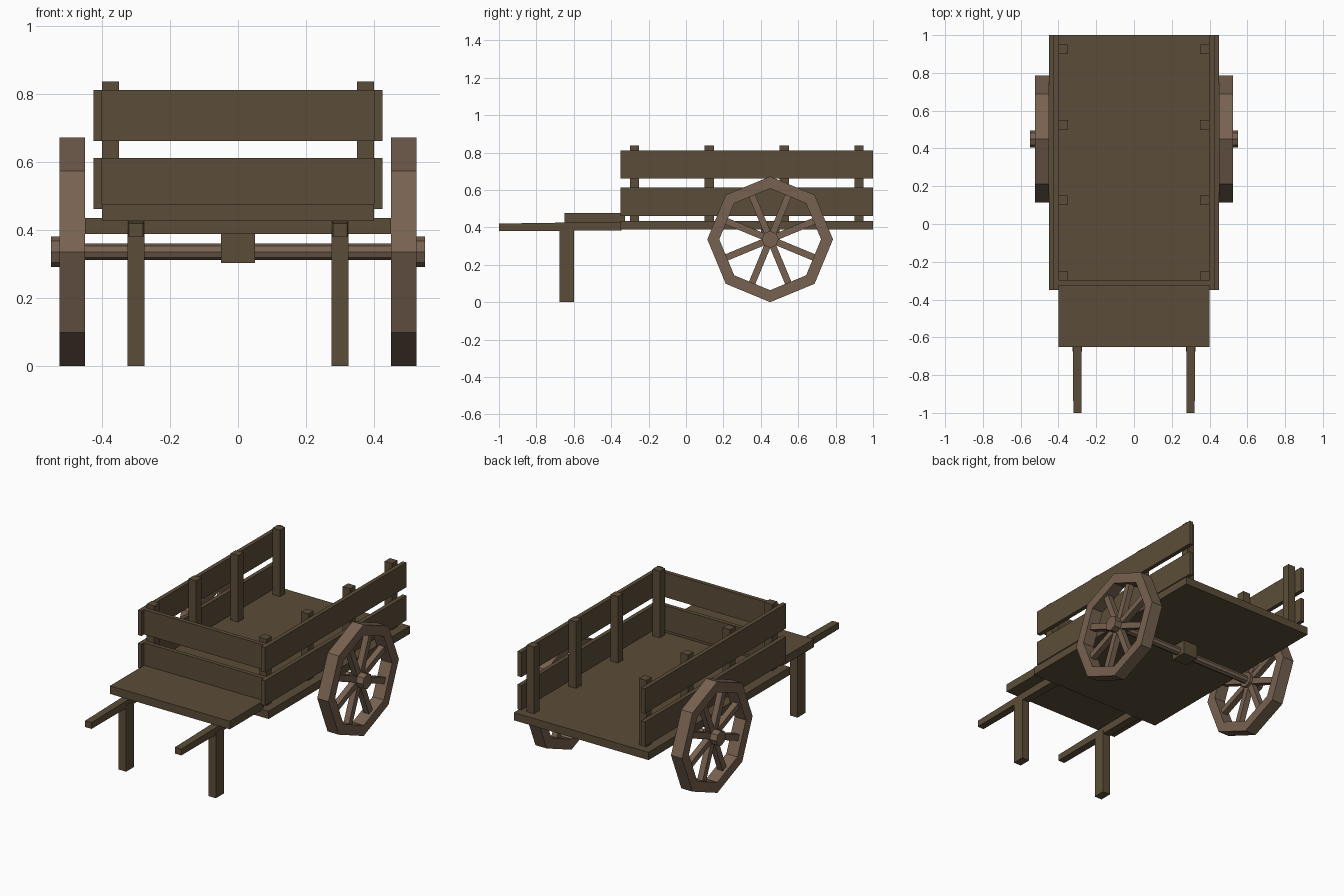
import bpy, bmesh, math
from mathutils import Matrix, Vector

if "Cube" in bpy.data.objects:
    bpy.data.objects.remove(bpy.data.objects["Cube"])


def material(name, rgb):
    m = bpy.data.materials.new(name)
    m.diffuse_color = (*rgb, 1)
    m.use_nodes = True
    m.node_tree.nodes["Principled BSDF"].inputs["Base Color"].default_value = m.diffuse_color
    return m


PLANK = material("plank_wood", (0.105, 0.074, 0.040))
WHEEL = material("wheel_wood", (0.185, 0.122, 0.082))


def finish(name, bm, mat):
    bmesh.ops.recalc_face_normals(bm, faces=bm.faces)
    me = bpy.data.meshes.new(name)
    bm.to_mesh(me)
    bm.free()
    me.materials.append(mat)
    ob = bpy.data.objects.new(name, me)
    bpy.context.collection.objects.link(ob)
    return ob


def add_box(bm, x, y, z, matrix=Matrix()):
    """Box from (min, max) pairs, optionally transformed."""
    size = Vector((x[1] - x[0], y[1] - y[0], z[1] - z[0]))
    mid = Vector((sum(x) / 2, sum(y) / 2, sum(z) / 2))
    return bmesh.ops.create_cube(
        bm, size=1, matrix=matrix @ Matrix.Translation(mid) @ Matrix.Diagonal((*size, 1)))["verts"]


def box(name, x, y, z, mat=PLANK):
    bm = bmesh.new()
    add_box(bm, x, y, z)
    return finish(name, bm, mat)


def rod(name, x0, x1, radius, mat):
    """Octagonal rod along x on the wheel axis, one corner pointing up."""
    bm = bmesh.new()
    rings = [[bm.verts.new((x, AY + radius * math.sin(i * math.pi / 4),
                            AZ + radius * math.cos(i * math.pi / 4))) for i in range(8)]
             for x in (x0, x1)]
    for i in range(8):
        j = (i + 1) % 8
        bm.faces.new((rings[0][i], rings[0][j], rings[1][j], rings[1][i]))
    bm.faces.new(rings[0])
    bm.faces.new(rings[1])
    return finish(name, bm, mat)


AY, AZ, R_OUT, R_IN = 0.45, 0.336, 0.336, 0.272

# Cart floor and front seat board
box("cart_floor", (-0.45, 0.45), (-0.35, 1.0), (0.388, 0.435))
box("seat_board", (-0.4, 0.4), (-0.65, -0.325), (0.427, 0.476))

# Slatted walls: two rows of planks at the front and on both sides
ROWS = {"lower": (0.462, 0.612), "upper": (0.662, 0.812)}
for row, z in ROWS.items():
    box(f"front_plank_{row}", (-0.4, 0.4), (-0.325, -0.3), z)

for side, s in (("left", -1), ("right", 1)):
    def span(a, b):
        return tuple(sorted((s * a, s * b)))

    for row, z in ROWS.items():
        box(f"side_plank_{row}_{side}", span(0.4, 0.425), (-0.35, 1.0), z)

    # Wall posts
    for i in range(4):
        y = -0.3 + 0.4 * i
        box(f"wall_post_{i + 1}_{side}", span(0.35, 0.4), (y, y + 0.05), (0.43, 0.837))

    # Pull handle, tapered toward the front end, and its support leg
    bm = bmesh.new()
    for v in add_box(bm, span(0.275, 0.325), (-1.0, -0.345), (0.382, 0.43)):
        if v.co.y < -0.9:
            v.co.x = s * 0.3 + (v.co.x - s * 0.3) * 0.85
            v.co.z = 0.401 + (v.co.z - 0.406) * 0.8
    finish(f"handle_{side}", bm, PLANK)
    box(f"support_leg_{side}", span(0.275, 0.325), (-0.675, -0.6), (0, 0.4))

    # Wheel rim: octagonal ring with square section
    bm = bmesh.new()
    prof = [(0.45, R_IN), (0.525, R_IN), (0.525, R_OUT), (0.45, R_OUT)]
    rings = [[bm.verts.new((s * x, AY + r * math.sin(k * math.pi / 4),
                            AZ + r * math.cos(k * math.pi / 4))) for x, r in prof]
             for k in range(8)]
    for k in range(8):
        a, b = rings[k], rings[(k + 1) % 8]
        for i in range(4):
            j = (i + 1) % 4
            bm.faces.new((a[i], a[j], b[j], b[i]))
    finish(f"wheel_rim_{side}", bm, WHEEL)

    # Spokes running to the middle of each rim segment
    bm = bmesh.new()
    for k in range(8):
        m = (Matrix.Translation((s * 0.4875, AY, AZ))
             @ Matrix.Rotation((k + 0.5) * math.pi / 4, 4, 'X'))
        add_box(bm, (-0.018, 0.018), (-0.018, 0.018), (0.02, 0.265), m)
    finish(f"wheel_spokes_{side}", bm, WHEEL)

    rod(f"wheel_hub_{side}", s * 0.45, s * 0.55, 0.045, WHEEL)

# Axle and the block that holds it under the floor
rod("axle", -0.46, 0.46, 0.024, WHEEL)
box("axle_block", (-0.05, 0.05), (0.4, 0.5), (0.303, 0.39))
